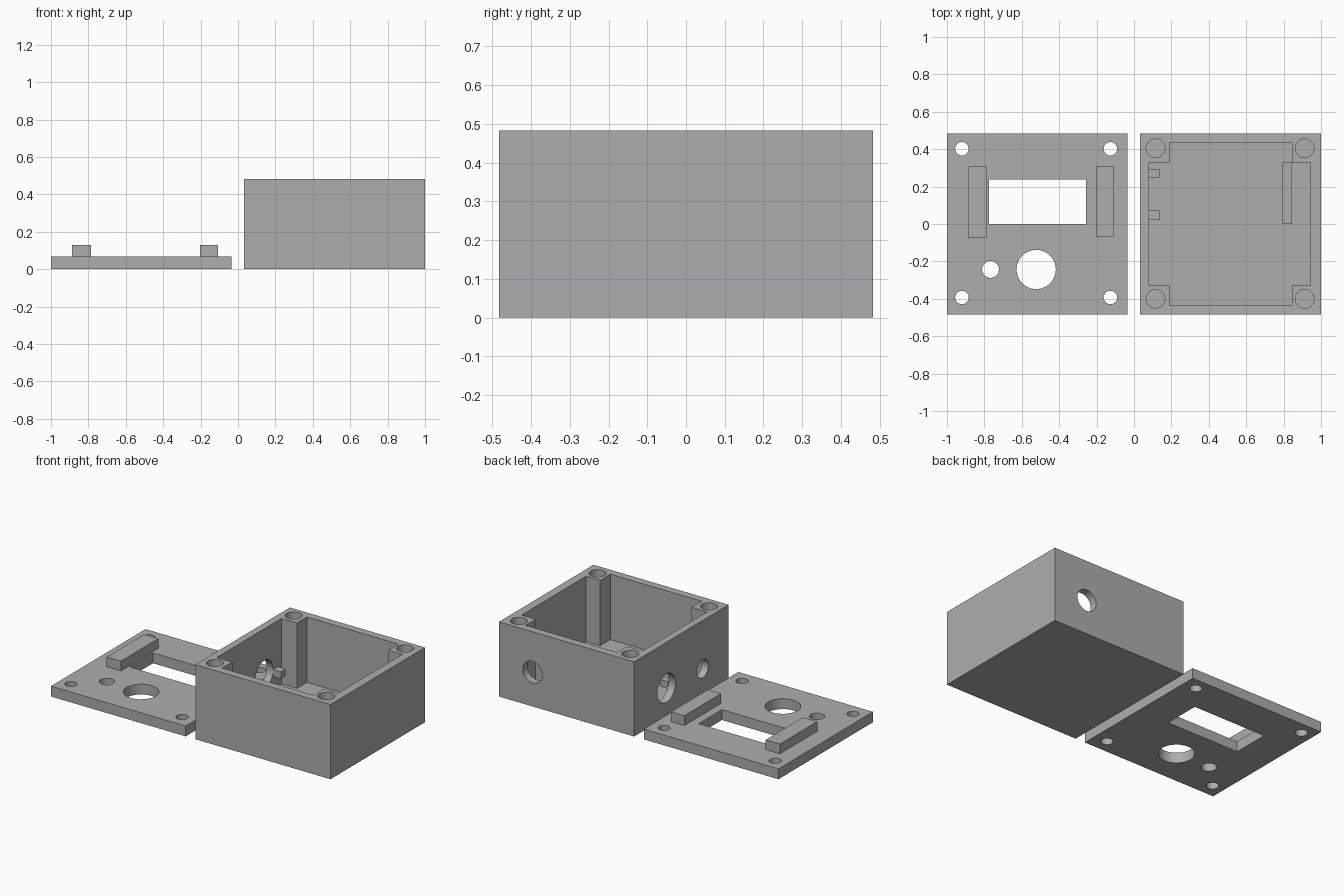
import bpy
import bmesh
from math import pi
from mathutils import Matrix, Vector

if "Cube" in bpy.data.objects:
    bpy.data.objects.remove(bpy.data.objects["Cube"], do_unlink=True)

grey = bpy.data.materials.new("plain grey")
grey.use_nodes = True
grey.diffuse_color = (0.42, 0.42, 0.42, 1)
grey.node_tree.nodes["Principled BSDF"].inputs["Base Color"].default_value = (0.42, 0.42, 0.42, 1)


def finish(name, bm):
    bmesh.ops.recalc_face_normals(bm, faces=bm.faces)
    mesh = bpy.data.meshes.new(name)
    bm.to_mesh(mesh)
    bm.free()
    mesh.materials.append(grey)
    obj = bpy.data.objects.new(name, mesh)
    bpy.context.scene.collection.objects.link(obj)
    return obj


def block(name, x, y, z):
    """Box given by its (low, high) range on each axis."""
    bm = bmesh.new()
    bmesh.ops.create_cube(bm, size=1)
    for v in bm.verts:
        v.co = [(lo + hi) / 2 + c * (hi - lo) for c, (lo, hi) in zip(v.co, (x, y, z))]
    return finish(name, bm)


def prism(name, outline, low, high):
    """Outline in the ground plane raised from low to high."""
    bm = bmesh.new()
    face = bm.faces.new([bm.verts.new((x, y, low)) for x, y in outline])
    raised = bmesh.ops.extrude_face_region(bm, geom=[face])["geom"]
    verts = [g for g in raised if isinstance(g, bmesh.types.BMVert)]
    bmesh.ops.translate(bm, verts=verts, vec=(0, 0, high - low))
    return finish(name, bm)


def rod(center, radius, length, axis="Z"):
    """Round cutter along one axis."""
    bm = bmesh.new()
    turn = {"X": Matrix.Rotation(pi / 2, 4, "Y"),
            "Y": Matrix.Rotation(pi / 2, 4, "X"),
            "Z": Matrix.Identity(4)}[axis]
    bmesh.ops.create_cone(bm, cap_ends=True, segments=48, radius1=radius, radius2=radius,
                          depth=length, matrix=Matrix.Translation(Vector(center)) @ turn)
    return finish("cutter", bm)


def cut(obj, cutters):
    """Subtract every cutter, then discard the cutters."""
    for c in cutters:
        c.hide_render = True
        mod = obj.modifiers.new("cut", "BOOLEAN")
        mod.operation = "DIFFERENCE"
        mod.solver = "EXACT"
        mod.object = c
    bpy.context.view_layer.update()
    result = obj.evaluated_get(bpy.context.evaluated_depsgraph_get())
    mesh = bpy.data.meshes.new_from_object(result)
    obj.modifiers.clear()
    obj.data = mesh
    for c in cutters:
        bpy.data.objects.remove(c, do_unlink=True)
    bpy.ops.object.select_all(action="DESELECT")
    obj.select_set(True)
    bpy.context.view_layer.objects.active = obj
    bpy.ops.object.shade_smooth_by_angle(angle=pi / 6)


HALF = 0.483
FLOOR = 0.06
LID_TOP = 0.067

# Enclosure: cavity leaves a solid screw post in each corner
box = block("enclosure_box", (0.033, 1), (-HALF, HALF), (0, HALF))
x0, x1, x2, x3 = 0.08, 0.19, 0.845, 0.945
inner, outer = 0.33, 0.433
cavity = prism("cutter", [
    (x0, -inner), (x1, -inner), (x1, -outer), (x2, -outer), (x2, -inner), (x3, -inner),
    (x3, inner), (x2, inner), (x2, outer), (x1, outer), (x1, inner), (x0, inner)], FLOOR, 0.6)
screw_holes = [rod((x, y, HALF), 0.05, 0.5) for x in (0.115, 0.912) for y in (-0.4, 0.405)]
port_holes = [rod((0.05, 0.153, 0.186), 0.092, 0.1, "X"),
              rod((0.05, -0.218, 0.17), 0.058, 0.1, "X"),
              rod((0.76, 0.46, 0.222), 0.07, 0.1, "Y")]
cut(box, [cavity] + screw_holes + port_holes)

# Inner fittings
block("inner_rail", (0.795, x2), (0, inner), (FLOOR, 0.2))
for name, y in (("front", 0.022), ("back", 0.245)):
    block(name + "_peg", (x0, 0.135), (y, y + 0.05), (0.14, 0.185))

# Lid with window, control holes and screw holes
lid = block("lid_plate", (-1, -0.036), (-HALF, HALF), (0, LID_TOP))
window = block("cutter", (-0.775, -0.257), (0, 0.238), (-0.1, 0.2))
holes = [rod((x, y, 0), 0.036, 0.4) for x in (-0.92, -0.126) for y in (-0.393, 0.402)]
holes += [rod((-0.523, -0.243, 0), 0.105, 0.4), rod((-0.767, -0.243, 0), 0.045, 0.4)]
cut(lid, [window] + holes)

# Raised mounting bars on either side of the window
block("right_mounting_bar", (-0.887, -0.785), (-0.075, 0.307), (LID_TOP, 0.13))
block("left_mounting_bar", (-0.203, -0.108), (-0.067, 0.307), (LID_TOP, 0.13))
